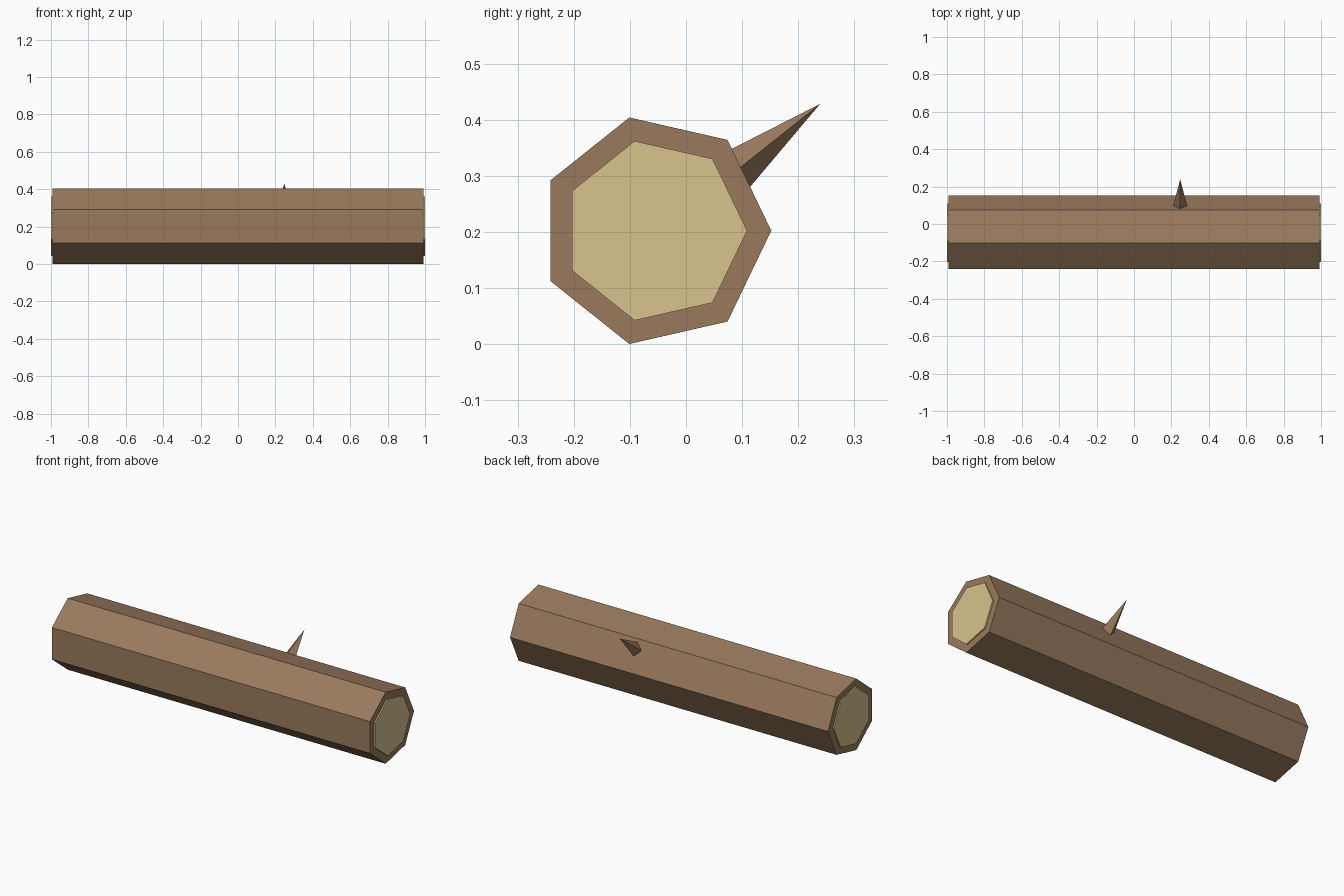
import bpy, math
from mathutils import Vector

if "Cube" in bpy.data.objects:
    bpy.data.objects.remove(bpy.data.objects["Cube"])

CY, CZ = -0.055, 0.202   # log axis


def material(name, rgb):
    m = bpy.data.materials.new(name)
    m.diffuse_color = (*rgb, 1)
    m.use_nodes = True
    m.node_tree.nodes["Principled BSDF"].inputs["Base Color"].default_value = m.diffuse_color
    return m


bark = material("bark brown", (0.32, 0.195, 0.11))
wood = material("cut wood cream", (0.68, 0.55, 0.27))


def add(name, verts, faces, mat):
    me = bpy.data.meshes.new(name)
    me.from_pydata(verts, [], faces)
    me.materials.append(mat)
    ob = bpy.data.objects.new(name, me)
    bpy.context.collection.objects.link(ob)
    return ob


def prism(name, x0, x1, radius, mat, sides=7):
    """Flat-sided bar along x with a corner pointing to +y."""
    verts = []
    for x in (x0, x1):
        for i in range(sides):
            a = 2 * math.pi * i / sides
            verts.append((x, CY + radius * math.cos(a), CZ + radius * math.sin(a)))
    faces = [(i, (i + 1) % sides, (i + 1) % sides + sides, i + sides) for i in range(sides)]
    faces = [f[::-1] for f in faces]
    faces += [tuple(range(sides))[::-1], tuple(range(sides, 2 * sides))]
    # outward winding
    faces = [f[::-1] if k < sides else f for k, f in enumerate(faces)]
    return add(name, verts, faces, mat)


# Seven-sided trunk and the pale cut ends standing slightly proud
prism("log_trunk", -0.993, 0.993, 0.207, bark)
for side, name in ((1, "right_cut_end"), (-1, "left_cut_end")):
    a, b = sorted((side * 0.985, side * 1.0))
    prism(name, a, b, 0.164, wood)

# Four-sided twig stub, its base sunk a little into the trunk
tip = Vector((0.247, 0.239, 0.428))
base = [Vector(p) for p in ((0.247, 0.082, 0.348), (0.284, 0.097, 0.315),
                            (0.247, 0.114, 0.280), (0.210, 0.097, 0.315))]
base = [tip + (p - tip) * 1.08 for p in base]
add("twig_stub", base + [tip],
    [(1, 0, 4), (2, 1, 4), (3, 2, 4), (0, 3, 4), (0, 1, 2, 3)], bark)
